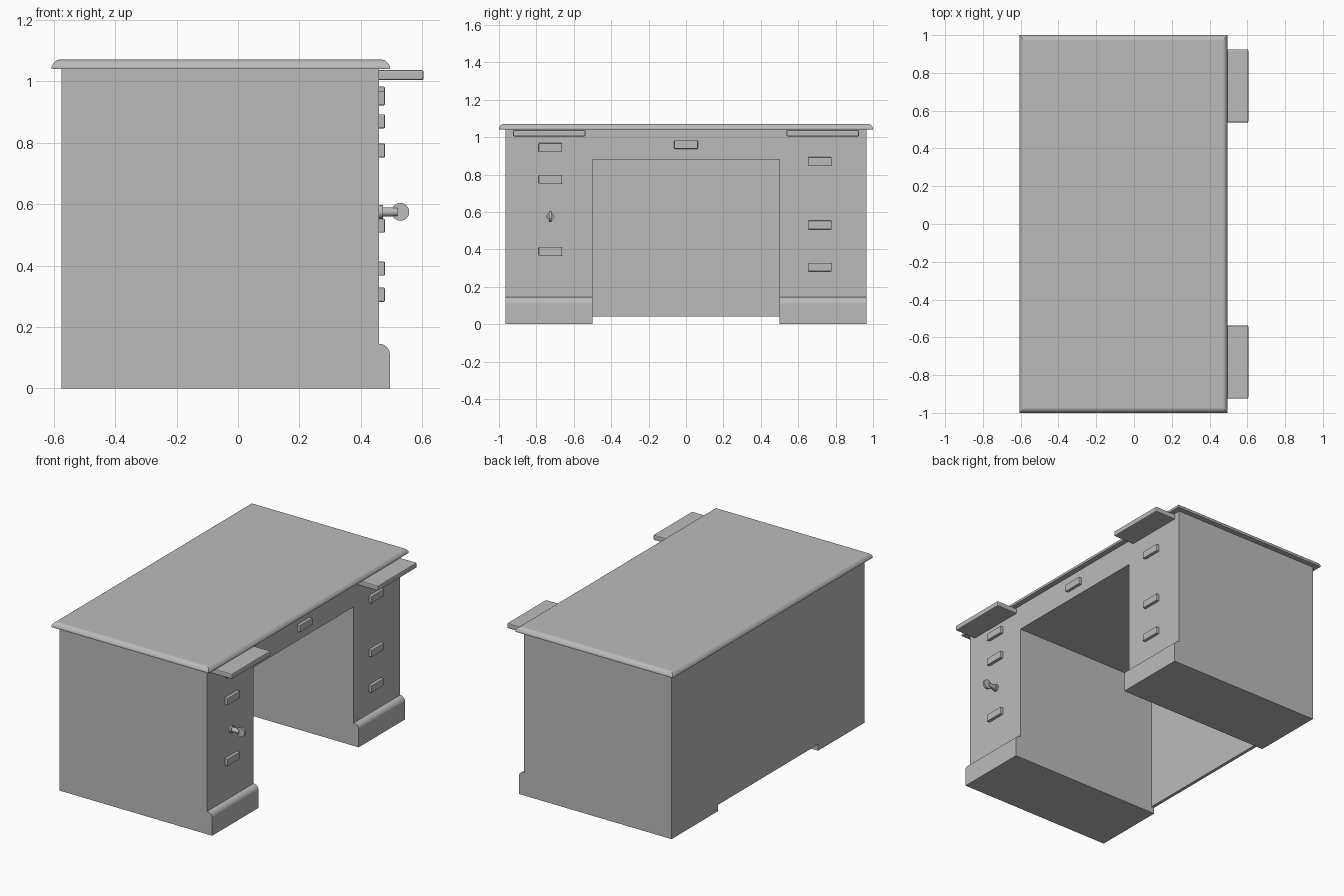
import bpy
import bmesh
import math
from mathutils import Matrix, Vector

old = bpy.data.objects.get("Cube")
if old:
    bpy.data.objects.remove(old, do_unlink=True)

grey = bpy.data.materials.new("plain_grey")
grey.use_nodes = True
grey.diffuse_color = (0.5, 0.5, 0.5, 1)
grey.node_tree.nodes["Principled BSDF"].inputs["Base Color"].default_value = (0.5, 0.5, 0.5, 1)

FRONT, BACK = 0.46, -0.575     # carcass faces along x
OUTER, INNER = 0.965, 0.5      # pedestal sides along y
TOP_Z, KNEE_Z = 1.04, 0.88


def finish(bm, name):
    bmesh.ops.recalc_face_normals(bm, faces=bm.faces)
    mesh = bpy.data.meshes.new(name)
    bm.to_mesh(mesh)
    bm.free()
    mesh.materials.append(grey)
    obj = bpy.data.objects.new(name, mesh)
    bpy.context.collection.objects.link(obj)
    return obj


def box(name, low, high, bevel=0.0):
    low, high = Vector(low), Vector(high)
    bm = bmesh.new()
    bmesh.ops.create_cube(bm, size=1)
    bmesh.ops.scale(bm, vec=high - low, verts=bm.verts)
    bmesh.ops.translate(bm, vec=(low + high) / 2, verts=bm.verts)
    obj = finish(bm, name)
    if bevel:
        mod = obj.modifiers.new("rounding", "BEVEL")
        mod.width, mod.segments = bevel, 2
    return obj


def extrude(name, points, vector):
    bm = bmesh.new()
    face = bm.faces.new([bm.verts.new(p) for p in points])
    result = bmesh.ops.extrude_face_region(bm, geom=[face])
    moved = [g for g in result["geom"] if isinstance(g, bmesh.types.BMVert)]
    bmesh.ops.translate(bm, vec=vector, verts=moved)
    return finish(bm, name)


def disc(name, radius, depth, centre, axis):
    bm = bmesh.new()
    bmesh.ops.create_cone(bm, cap_ends=True, segments=24, radius1=radius,
                          radius2=radius, depth=depth)
    turn = Vector((0, 0, 1)).rotation_difference(Vector(axis)).to_matrix().to_4x4()
    bmesh.ops.transform(bm, matrix=Matrix.Translation(centre) @ turn, verts=bm.verts)
    return finish(bm, name)


# carcass: arch-shaped outline with the kneehole, run front to back
arch = [(-OUTER, 0), (-INNER, 0), (-INNER, KNEE_Z), (INNER, KNEE_Z),
        (INNER, 0), (OUTER, 0), (OUTER, TOP_Z), (-OUTER, TOP_Z)]
extrude("carcass", [(BACK, y, z) for y, z in arch], (FRONT - BACK, 0, 0))
box("back_panel", (BACK, -INNER, 0.04), (BACK + 0.02, INNER, KNEE_Z))

# desk top: stacked rectangles forming a moulded edge
bm = bmesh.new()
rings = []
for inset, z in [(0, TOP_Z), (0, 1.049), (0.004, 1.057), (0.01, 1.064),
                 (0.017, 1.069), (0.025, 1.071)]:
    x0, x1, y = -0.607 + inset, 0.495 - inset, 1 - inset
    rings.append([bm.verts.new(p) for p in
                  [(x0, -y, z), (x1, -y, z), (x1, y, z), (x0, y, z)]])
for a, b in zip(rings, rings[1:]):
    for i in range(4):
        j = (i + 1) % 4
        bm.faces.new((a[i], a[j], b[j], b[i]))
bm.faces.new(rings[0])
bm.faces.new(rings[-1])
finish(bm, "desk_top")

# plinth moulding and sliding writing board on each pedestal
plinth = [(FRONT, 0), (FRONT + 0.035, 0)]
for i in range(7):
    a = math.radians(15 * i)
    plinth.append((FRONT + 0.035 * math.cos(a), 0.11 + 0.035 * math.sin(a)))
for side, sign in (("right", -1), ("left", 1)):
    extrude(side + "_plinth", [(x, sign * INNER, z) for x, z in plinth],
            (0, sign * (OUTER - INNER), 0))
    y0, y1 = sorted((sign * 0.537, sign * 0.925))
    box(side + "_writing_board", (FRONT - 0.01, y0, 1.004), (0.605, y1, 1.037), 0.006)

# drawer handles
handles = {"right": (-0.725, (0.945, 0.775, 0.39)),
           "centre": (0, (0.96,)),
           "left": (0.715, (0.87, 0.53, 0.305))}
for place, (y, heights) in handles.items():
    for n, z in enumerate(heights, 1):
        box(f"{place}_drawer_handle_{n}", (FRONT - 0.005, y - 0.063, z - 0.023),
            (FRONT + 0.019, y + 0.063, z + 0.023), 0.004)

# key in its lock
KEY_Y, KEY_Z = -0.725, 0.575
parts = [disc("lock_plate", 0.022, 0.014, (FRONT + 0.005, KEY_Y, KEY_Z), (1, 0, 0)),
         disc("key_shaft", 0.015, 0.06, (FRONT + 0.03, KEY_Y, KEY_Z), (1, 0, 0)),
         disc("key_bow", 0.029, 0.013, (0.529, KEY_Y, KEY_Z), (0, 1, 0))]

# smooth the round parts, keeping edges sharp
bpy.ops.object.select_all(action="DESELECT")
for obj in parts:
    obj.select_set(True)
bpy.context.view_layer.objects.active = parts[0]
bpy.ops.object.shade_smooth_by_angle(angle=math.radians(35))
